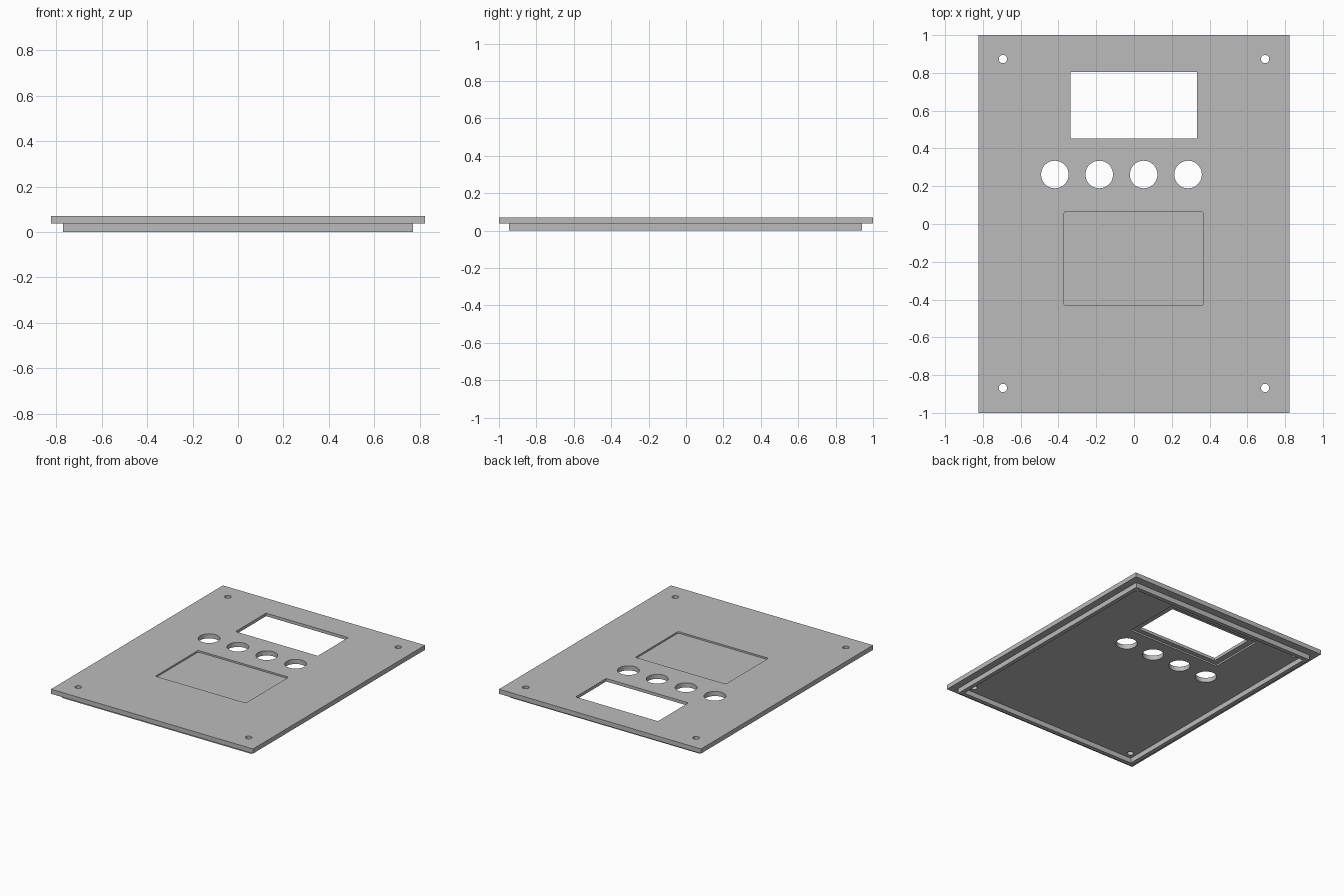
import bpy
import bmesh
from mathutils import Matrix

if "Cube" in bpy.data.objects:
    bpy.data.objects.remove(bpy.data.objects["Cube"], do_unlink=True)

# Heights of the layers
PLATE_BOTTOM, PLATE_TOP = 0.037, 0.071
RECESS = 0.012
EXTRA = 0.05

grey = bpy.data.materials.new("plain_grey")
grey.use_nodes = True
COLOUR = (0.5, 0.5, 0.5, 1)
grey.diffuse_color = COLOUR
grey.node_tree.nodes["Principled BSDF"].inputs["Base Color"].default_value = COLOUR


def add_object(name, bm):
    mesh = bpy.data.meshes.new(name)
    bm.to_mesh(mesh)
    bm.free()
    mesh.materials.append(grey)
    obj = bpy.data.objects.new(name, mesh)
    bpy.context.scene.collection.objects.link(obj)
    return obj


def box(name, x, y, z, corner=0):
    """Box from (min, max) ranges, with optional rounded upright edges."""
    bm = bmesh.new()
    size = [b - a for a, b in (x, y, z)]
    centre = [(a + b) / 2 for a, b in (x, y, z)]
    bmesh.ops.create_cube(bm, size=1, matrix=Matrix.Translation(centre) @ Matrix.Diagonal((*size, 1)))
    if corner:
        upright = [e for e in bm.edges if abs(e.verts[0].co.z - e.verts[1].co.z) > 1e-4]
        bmesh.ops.bevel(bm, geom=upright, offset=corner, segments=4, profile=0.5, affect='EDGES')
    return add_object(name, bm)


def drill(name, centres, radius):
    """Set of upright cylinders passing through the plate."""
    bm = bmesh.new()
    for x, y in centres:
        bmesh.ops.create_cone(bm, cap_ends=True, segments=48, radius1=radius, radius2=radius,
                              depth=0.3, matrix=Matrix.Translation((x, y, PLATE_TOP)))
    return add_object(name, bm)


def cut(obj, cutters):
    """Subtract the cutters, bake the result and discard the cutters."""
    for cutter in cutters:
        cutter.hide_render = True
        mod = obj.modifiers.new("cut", 'BOOLEAN')
        mod.operation = 'DIFFERENCE'
        mod.solver = 'EXACT'
        mod.object = cutter
    graph = bpy.context.evaluated_depsgraph_get()
    graph.update()
    baked = bpy.data.meshes.new_from_object(obj.evaluated_get(graph))
    obj.modifiers.clear()
    obj.data = baked
    for cutter in cutters:
        bpy.data.objects.remove(cutter, do_unlink=True)


# Front plate with its openings and recesses
plate = box("face_plate", (-0.823, 0.823), (-1, 1), (PLATE_BOTTOM, PLATE_TOP))
cut(plate, [
    box("window_cutter", (-0.336, 0.334), (0.452, 0.806), (-EXTRA, PLATE_TOP + EXTRA)),
    box("display_seat_cutter", (-0.381, 0.379), (0.418, 0.84), (-EXTRA, PLATE_BOTTOM + RECESS)),
    box("label_recess_cutter", (-0.37, 0.367), (-0.432, 0.065),
        (PLATE_TOP - RECESS, PLATE_TOP + EXTRA), corner=0.01),
    drill("button_cutter", [(-0.419 + 0.235 * i, 0.262) for i in range(4)], 0.073),
    drill("screw_cutter", [(x, y) for x in (-0.694, 0.694) for y in (-0.868, 0.873)], 0.022),
])

# Locating lip under the plate
WALL = 0.03
lip = box("locating_lip", (-0.77, 0.77), (-0.946, 0.942), (0, PLATE_BOTTOM))
cut(lip, [box("lip_cutter", (-0.77 + WALL, 0.77 - WALL), (-0.946 + WALL, 0.942 - WALL),
              (-EXTRA, PLATE_BOTTOM + EXTRA))])

# Smooth the round holes while keeping the edges crisp
bpy.ops.object.select_all(action='DESELECT')
plate.select_set(True)
bpy.context.view_layer.objects.active = plate
bpy.ops.object.shade_smooth_by_angle()
